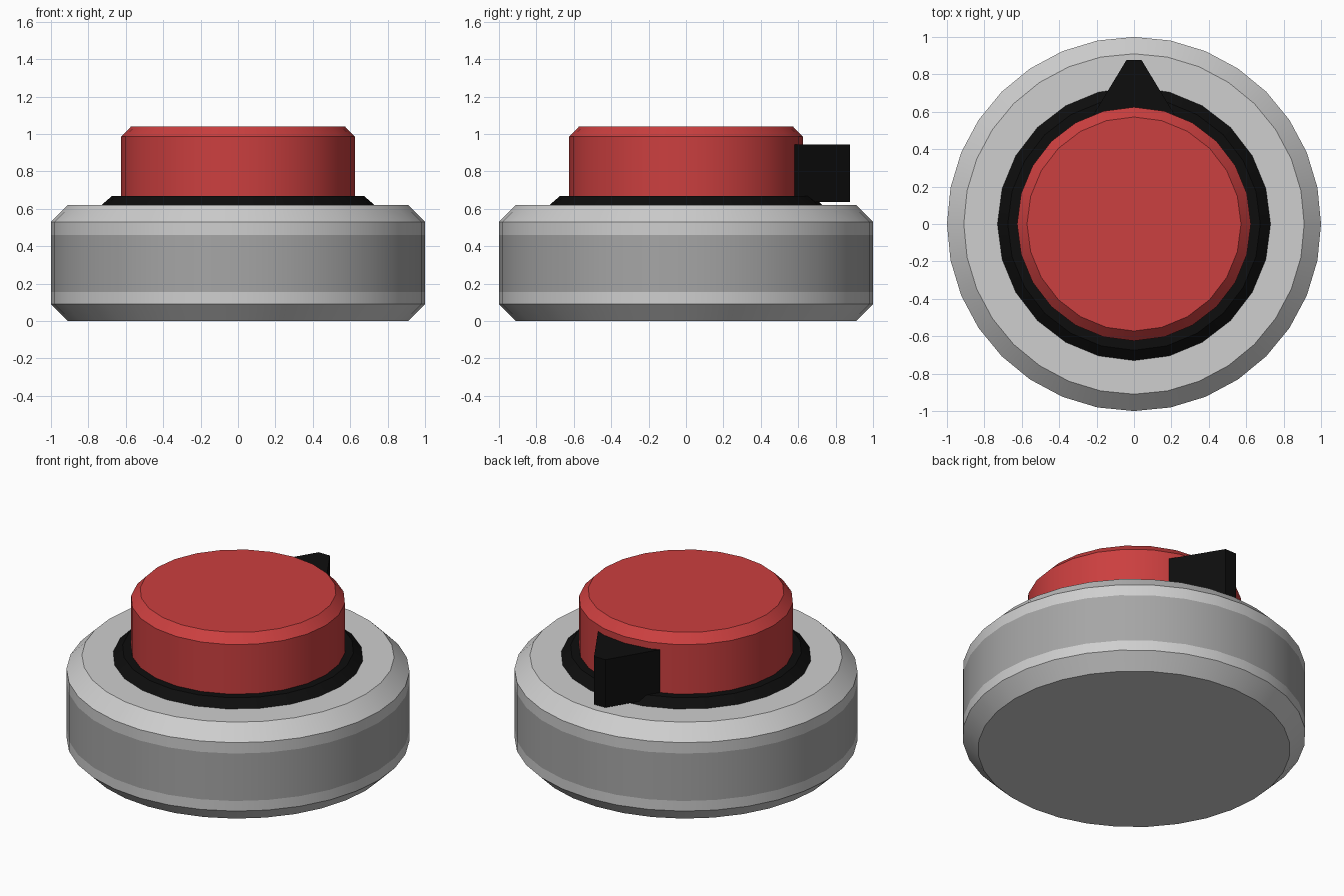
import bpy
import bmesh
from math import sin, cos, pi, radians

cube = bpy.data.objects.get("Cube")
if cube:
    bpy.data.objects.remove(cube)


def make_material(name, r, g, b):
    mat = bpy.data.materials.new(name)
    mat.use_nodes = True
    mat.diffuse_color = (r, g, b, 1)
    mat.node_tree.nodes["Principled BSDF"].inputs["Base Color"].default_value = (r, g, b, 1)
    return mat


light_grey = make_material("light grey", 0.62, 0.62, 0.62)
mid_grey = make_material("mid grey", 0.38, 0.38, 0.38)
red = make_material("red", 0.6, 0.05, 0.05)
black = make_material("black", 0.004, 0.004, 0.004)


def finish(name, bm, materials):
    bmesh.ops.recalc_face_normals(bm, faces=bm.faces)
    mesh = bpy.data.meshes.new(name)
    bm.to_mesh(mesh)
    bm.free()
    for mat in materials:
        mesh.materials.append(mat)
    obj = bpy.data.objects.new(name, mesh)
    bpy.context.collection.objects.link(obj)
    bpy.ops.object.select_all(action="DESELECT")
    obj.select_set(True)
    bpy.context.view_layer.objects.active = obj
    bpy.ops.object.shade_smooth_by_angle(angle=radians(30))
    return obj


def turned(name, profile, sides, materials):
    """Closed solid of revolution from (radius, height) pairs, bottom to top."""
    bm = bmesh.new()
    rings = [[bm.verts.new((r * cos(2 * pi * i / sides), r * sin(2 * pi * i / sides), z))
              for i in range(sides)] for r, z in profile]
    for low, high in zip(rings, rings[1:]):
        for i in range(sides):
            j = (i + 1) % sides
            bm.faces.new((low[i], low[j], high[j], high[i]))
    bm.faces.new(rings[0][::-1])
    bm.faces.new(rings[-1])
    return finish(name, bm, materials)


# Bevelled base with a darker band around the middle
base = turned("base", [(0.91, 0), (1, 0.09), (1, 0.155), (1, 0.46), (1, 0.53), (0.91, 0.62)],
              32, [light_grey, mid_grey])
for face in base.data.polygons:
    if 0.2 < face.center.z < 0.4:
        face.material_index = 1

# Sloped collar and push button
turned("collar", [(0.73, 0.62), (0.675, 0.667)], 24, [black])
turned("button", [(0.625, 0.66), (0.625, 0.985), (0.572, 1.04)], 24, [red])

# Tapered pointer at the back of the button
bm = bmesh.new()
outline = [(-0.22, 0.58), (0.22, 0.58), (0.04, 0.877), (-0.04, 0.877)]
bottom = bm.faces.new([bm.verts.new((x, y, 0.635)) for x, y in outline])
extruded = bmesh.ops.extrude_face_region(bm, geom=[bottom], use_keep_orig=True)
top_verts = [v for v in extruded["geom"] if isinstance(v, bmesh.types.BMVert)]
bmesh.ops.translate(bm, verts=top_verts, vec=(0, 0, 0.308))
finish("pointer", bm, [black])
